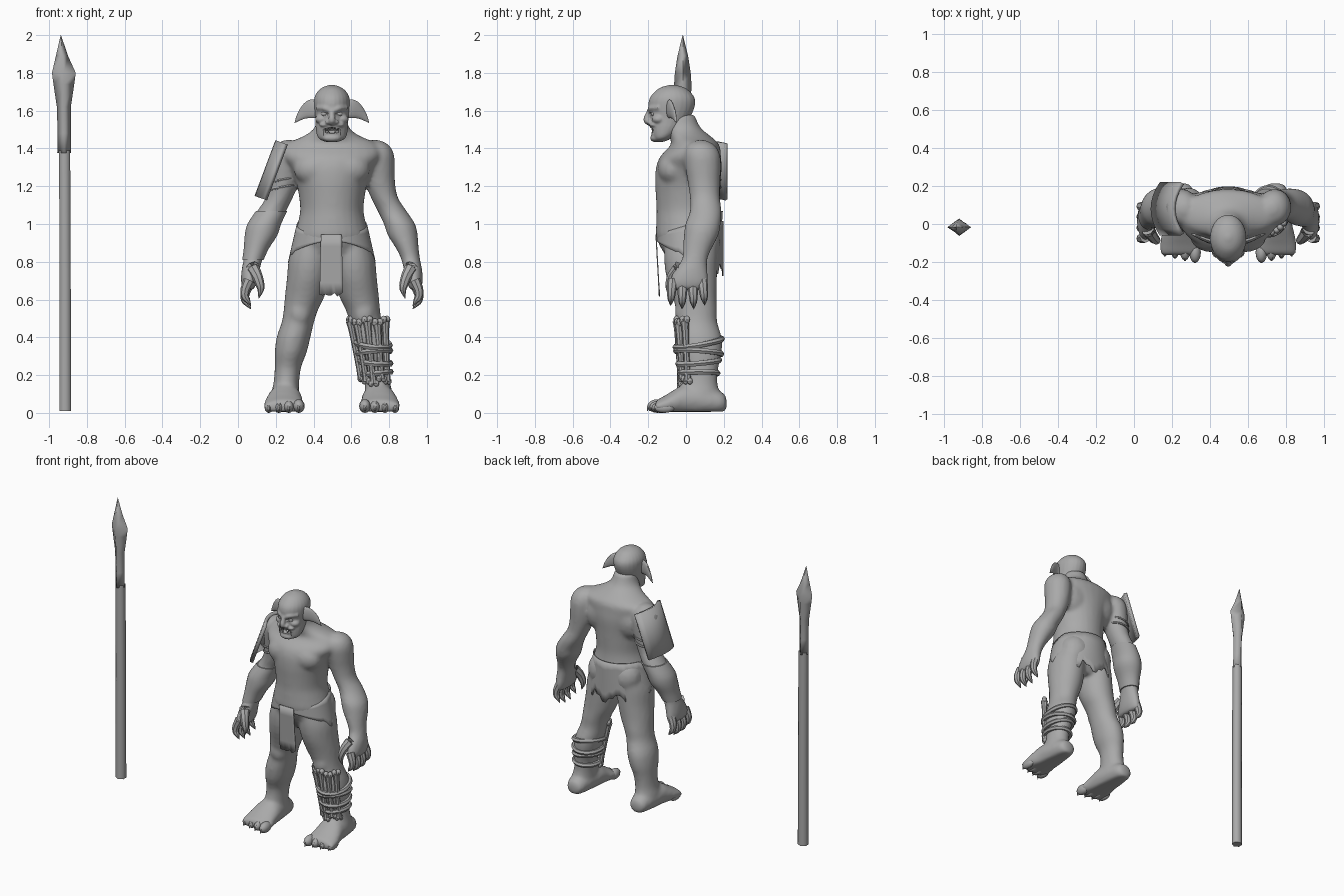
import bpy, bmesh, math, random
from mathutils import Vector

if "Cube" in bpy.data.objects:
    bpy.data.objects.remove(bpy.data.objects["Cube"])

random.seed(4)
CX = 0.497                      # body centre line
SIDES = ((1, "left"), (-1, "right"))
grey = bpy.data.materials.new("stone grey")
grey.diffuse_color = (0.4, 0.4, 0.4, 1)
grey.use_nodes = True
grey.node_tree.nodes["Principled BSDF"].inputs["Base Color"].default_value = grey.diffuse_color


def finish(name, bm, angle=40):
    bmesh.ops.recalc_face_normals(bm, faces=bm.faces)
    me = bpy.data.meshes.new(name)
    bm.to_mesh(me)
    bm.free()
    ob = bpy.data.objects.new(name, me)
    bpy.context.collection.objects.link(ob)
    me.materials.append(grey)
    for o in bpy.context.selected_objects:
        o.select_set(False)
    ob.select_set(True)
    bpy.context.view_layer.objects.active = ob
    bpy.ops.object.shade_smooth_by_angle(angle=math.radians(angle))
    return ob


def spline(pts, steps):
    """Smooth path through tuples of any length."""
    out = []
    for i in range(len(pts) - 1):
        a, b = pts[max(i - 1, 0)], pts[i]
        c, d = pts[i + 1], pts[min(i + 2, len(pts) - 1)]
        for k in range(steps):
            t = k / steps
            out.append([q + 0.5 * t * (r - p + t * (2 * p - 5 * q + 4 * r - s + t * (3 * (q - r) + s - p)))
                        for p, q, r, s in zip(a, b, c, d)])
    return out + [list(pts[-1])]


def skin(bm, rings, cap=True, loop=False):
    vs = [[bm.verts.new(p) for p in r] for r in rings]
    n = len(vs[0])
    for a, b in list(zip(vs, vs[1:])) + ([(vs[-1], vs[0])] if loop else []):
        for j in range(n):
            bm.faces.new((a[j], a[(j + 1) % n], b[(j + 1) % n], b[j]))
    if cap and not loop:
        bm.faces.new(vs[0])
        bm.faces.new(vs[-1])


def loft(bm, rings, axis=2, side=1, sides=20, steps=3, cap=True):
    """Rings (x, y, z, r1, r2) perpendicular to one axis."""
    u, v = [i for i in range(3) if i != axis]
    out = []
    for x, y, z, r1, r2 in spline(rings, steps):
        ring = []
        for k in range(sides):
            a = math.tau * (k + 0.5) / sides
            p = [CX + side * (x - CX), y, z]
            p[u] += max(r1, 0.002) * math.cos(a)
            p[v] += max(r2, 0.002) * math.sin(a)
            ring.append(p)
        out.append(ring)
    skin(bm, out, cap)


def tube(bm, pts, side=1, sides=8, steps=3, loop=False):
    """Round tube through (x, y, z, r) points."""
    path = pts if loop else spline(pts, steps)
    P = [Vector((CX + side * (p[0] - CX), p[1], p[2])) for p in path]
    n, out = len(P), []
    for i in range(n):
        t = P[(i + 1) % n] - P[i - 1] if loop else P[min(i + 1, n - 1)] - P[max(i - 1, 0)]
        t.normalize()
        ref = Vector((0, 0, 1)) if abs(t.z) < 0.7 else Vector((0, 1, 0))
        u = t.cross(ref).normalized()
        v = t.cross(u)
        r = max(path[i][3], 0.001)
        out.append([P[i] + r * (u * math.cos(math.tau * k / sides) + v * math.sin(math.tau * k / sides))
                    for k in range(sides)])
    skin(bm, out, loop=loop)


def ball(bm, x, y, z, rx, ry, rz, side=1, seg=16):
    res = bmesh.ops.create_uvsphere(bm, u_segments=seg, v_segments=seg // 2 + 2, radius=1)
    for v in res["verts"]:
        v.co = (CX + side * (x - CX) + v.co.x * rx, y + v.co.y * ry, z + v.co.z * rz)


def fuse(ob, voxel, smooth):
    m = ob.modifiers.new("fuse", "REMESH")
    m.mode, m.voxel_size, m.use_smooth_shade = "VOXEL", voxel, True
    s = ob.modifiers.new("soften", "SMOOTH")
    s.factor, s.iterations = 0.5, smooth


# Body: torso, arms, legs and feet fused into one skin
ARM = [(.725, .08, 1.445, .02, .02), (.735, .08, 1.42, .062, .07), (.74, .085, 1.37, .086, .095),
       (.744, .09, 1.30, .086, .095), (.752, .095, 1.22, .08, .086), (.775, .1, 1.14, .072, .08),
       (.815, .105, 1.07, .077, .084), (.855, .09, 1.0, .083, .094), (.872, .08, .94, .08, .092),
       (.897, .06, .87, .06, .076), (.915, .045, .81, .05, .068), (.928, .025, .75, .048, .09),
       (.936, .015, .69, .042, .105), (.938, .01, .65, .026, .095)]
LEG = [(.60, .03, .92, .09, .14), (.612, .025, .82, .113, .142), (.622, .03, .72, .113, .135),
       (.64, .045, .62, .106, .118), (.66, .055, .55, .092, .11), (.677, .06, .48, .086, .106),
       (.70, .07, .40, .09, .12), (.715, .075, .32, .085, .115), (.73, .08, .24, .07, .092),
       (.738, .075, .16, .068, .092), (.745, .07, .10, .075, .11), (.745, .08, .04, .075, .11)]
FOOT = [(.745, .215, .05, .03, .03), (.745, .19, .055, .06, .055), (.745, .1, .065, .078, .075),
        (.745, 0, .07, .09, .085), (.75, -.06, .056, .1, .068), (.75, -.11, .043, .108, .05),
        (.75, -.15, .035, .108, .036), (.75, -.165, .03, .1, .025)]
TORSO = [(CX, .04, .75, .12, .08), (CX, .03, .82, .19, .13), (CX, .02, .92, .2, .175),
         (CX, .012, 1.0, .182, .17), (CX, .01, 1.07, .168, .166), (CX, .01, 1.15, .175, .17),
         (CX, .01, 1.22, .19, .174), (CX, .015, 1.30, .222, .174), (CX, .025, 1.36, .26, .16),
         (CX, .048, 1.42, .25, .128), (CX, .02, 1.465, .15, .11), (CX, -.018, 1.51, .092, .095),
         (CX, -.04, 1.58, .072, .085)]
bm = bmesh.new()
loft(bm, TORSO, sides=28)
for s, _ in SIDES:
    loft(bm, ARM, side=s)
    loft(bm, LEG, side=s)
    loft(bm, FOOT, axis=1, side=s)
    ball(bm, .585, -.065, 1.29, .115, .085, .09, s)      # chest muscle
    ball(bm, .60, .085, 1.30, .13, .09, .13, s)          # shoulder blade
    ball(bm, .585, .085, .90, .11, .1, .12, s)           # buttock
    ball(bm, .667, -.005, .53, .06, .055, .08, s)        # kneecap
for v in bm.verts:
    v.co.z = max(v.co.z, .006)
fuse(finish("body", bm), .012, 7)

# Toes with nails, fingers with claws
for s, label in SIDES:
    bm = bmesh.new()
    for i in range(4):
        x, r = .672 + .053 * i, .036 - .003 * i
        tip = -.18 + .012 * i
        ball(bm, x, tip + .03, r, r - .005, .055, r, s, 12)
        tube(bm, [(x, tip, r + .012, .014), (x, tip - .016, r, .011), (x, tip - .025, .01, .002)], s, 6)
    finish(label + "_toes", bm)
    bm = bmesh.new()
    for y, dz in ((-.07, .012), (-.018, -.006), (.035, -.006), (.085, .014)):
        z = .69 + dz
        tube(bm, [(.936, y, z, .029), (.956, y * 1.08, z - .05, .025), (.957, y * 1.12, z - .085, .021),
                  (.945, y * 1.14, z - .105, .016), (.925, y * 1.17, z - .135, .001)], s)
    tube(bm, [(.92, -.03, .775, .036), (.893, -.07, .725, .029), (.878, -.085, .68, .024),
              (.874, -.087, .65, .017), (.885, -.085, .605, .001)], s)
    finish(label + "_fingers", bm)

# Head with brow, nose, cheeks and jaw, then carved eyes and mouth
HEAD = [(CX, -.14, 1.435, .035, .022), (CX, -.126, 1.455, .072, .052), (CX, -.104, 1.50, .085, .084),
        (CX, -.086, 1.56, .088, .106), (CX, -.077, 1.62, .095, .123), (CX, -.073, 1.665, .094, .12),
        (CX, -.072, 1.70, .077, .094), (CX, -.072, 1.724, .048, .06), (CX, -.072, 1.737, .01, .01)]
bm = bmesh.new()
loft(bm, HEAD, sides=24)
ball(bm, CX, -.16, 1.455, .05, .03, .022)
tube(bm, [(CX, -.185, 1.615, .014), (CX, -.202, 1.575, .016), (CX, -.206, 1.548, .02), (CX, -.185, 1.53, .014)])
for s, _ in SIDES:
    tube(bm, [(.505, -.193, 1.6, .012), (.535, -.183, 1.613, .015), (.575, -.142, 1.615, .012)], s)
    ball(bm, .55, -.145, 1.555, .036, .036, .026, s)
    ball(bm, .518, -.195, 1.54, .016, .015, .012, s)
    ball(bm, .53, -.168, 1.525, .034, .026, .013, s)
head = finish("head", bm)
fuse(head, .006, 3)
bm = bmesh.new()
ball(bm, CX, -.2, 1.495, .055, .06, .016)
for s, _ in SIDES:
    ball(bm, .537, -.2, 1.583, .025, .024, .01, s)
cutter = finish("face_cutter", bm)
cutter.hide_render = True
cutter.hide_set(True)
cut = head.modifiers.new("carve", "BOOLEAN")
cut.operation, cut.object, cut.solver = "DIFFERENCE", cutter, "EXACT"

bm = bmesh.new()
for s, _ in SIDES:
    for x, y, z0, z1, r in ((.507, -.174, 1.515, 1.496, .006), (.523, -.17, 1.515, 1.492, .007),
                            (.515, -.172, 1.472, 1.495, .006), (.538, -.164, 1.47, 1.515, .009)):
        tube(bm, [(x, y, z0, r), (x, y - .006, (z0 + z1) / 2, r * .8), (x, y - .006, z1, .001)], s, 6)
finish("teeth", bm)
bm = bmesh.new()
for s, _ in SIDES:
    ball(bm, .537, -.172, 1.583, .017, .014, .013, s, 10)
finish("eyes", bm)

# Drooping pointed ears
for s, label in SIDES:
    bm = bmesh.new()
    loft(bm, [(.57, -.09, 1.605, .016, .045), (.60, -.088, 1.61, .014, .05), (.635, -.075, 1.603, .012, .044),
              (.665, -.062, 1.58, .009, .032), (.684, -.055, 1.556, .006, .017), (.694, -.052, 1.537, .002, .002)],
         axis=0, side=s, sides=14)
    finish(label + "_ear", bm)

# Ragged skirt and front flap
bm = bmesh.new()
N, ROWS, cols = 56, 6, []
for i in range(N):
    a = math.tau * i / N
    back = (1 - math.cos(a)) / 2                      # 0 at the front, 1 at the back
    top = .945 + .07 * min(1, back * 1.5)
    hem = .91 - .15 * back ** .8 + random.choice((-.035, 0, .03)) * max(0, min(1, back * 2.5 - .6))
    col = []
    for j in range(ROWS):
        z = top + (hem - top) * j / (ROWS - 1)
        f = min(1, max(0, (1.0 - z) / .2))
        rear = .008 * max(0, -math.cos(a))
        col.append((CX + (.186 + .046 * f) * math.sin(a), .018 - (.173 + rear) * math.cos(a), z))
    cols.append(col)
skin(bm, [list(r) for r in zip(*cols)], cap=False)
skirt = finish("skirt", bm)
skirt.modifiers.new("thickness", "SOLIDIFY").thickness = .006
bm = bmesh.new()
rows = []
for j in range(6):
    t = j / 5
    half = .055 + .008 * t
    rows.append([bm.verts.new((CX - .003 + half * (k / 4 - 1), -.162 + .018 * t,
                 .945 - .32 * t + (random.uniform(-.01, .015) if j == 5 else 0))) for k in range(9)])
for a, b in zip(rows, rows[1:]):
    for k in range(8):
        bm.faces.new((a[k], a[k + 1], b[k + 1], b[k]))
flap = finish("front_flap", bm)
flap.modifiers.new("thickness", "SOLIDIFY").thickness = .006

# Curved shoulder plate with straps
bm = bmesh.new()
out = Vector((-.94, 0, .34))
rows = []
for i in range(3):
    mid = Vector((.208, .08, 1.44)).lerp(Vector((.098, .08, 1.145)), i / 2)
    rows.append([bm.verts.new(mid + Vector((0, .135 * t, 0)) - out * .05 * t * t)
                 for t in [k / 4 - 1 for k in range(9)]])
for a, b in zip(rows, rows[1:]):
    for k in range(8):
        bm.faces.new((a[k], a[k + 1], b[k + 1], b[k]))
plate = finish("shoulder_plate", bm)
thick = plate.modifiers.new("thickness", "SOLIDIFY")
thick.thickness, thick.offset = .022, 0


def band(bm, x, y, z, rx, ry, r, tx=0, ty=0):
    tube(bm, [(x + rx * math.cos(a), y + ry * math.sin(a), z + tx * math.cos(a) + ty * math.sin(a), r)
              for a in [math.tau * k / 24 for k in range(24)]], loop=True, sides=6)


bm = bmesh.new()
band(bm, .241, .095, 1.235, .08, .087, .007, .015, 0)
band(bm, .236, .097, 1.195, .078, .085, .007, .015, 0)
finish("arm_straps", bm)

# Forearm guard
bm = bmesh.new()
loft(bm, [(x, y, z, a + .007, b + .007) for x, y, z, a, b in ARM[6:11]], side=-1)
finish("forearm_guard", bm)

# Shin guard of bones bound with rope
bm = bmesh.new()
for i, deg in enumerate((-68, -36, -6, 24, 52)):
    a = math.radians(deg)
    x0, y0 = .695 + .108 * math.sin(a), .06 - .108 * math.cos(a)
    x1, y1 = .727 + .08 * math.sin(a), .07 - .098 * math.cos(a)
    z0, z1 = .485 - .014 * (i % 2), .18 - .012 * (i % 3)
    tube(bm, [(x0, y0, z0, .024), (x0 * .8 + x1 * .2, y0 * .8 + y1 * .2, z0 - .06, .018),
              (x0 * .2 + x1 * .8, y0 * .2 + y1 * .8, z1 + .06, .016), (x1, y1, z1, .02)])
    for e in (-.014, .014):
        ball(bm, x0 + e * math.cos(a), y0 + e * math.sin(a), z0 + .008, .018, .018, .022, seg=8)
        ball(bm, x1 + e * math.cos(a), y1 + e * math.sin(a), z1, .015, .015, .018, seg=8)
finish("shin_bones", bm)
bm = bmesh.new()
for z, rx, ry, tx, ty in ((.37, .094, .123, -.012, .022), (.32, .09, .12, .01, -.008),
                          (.27, .085, .109, -.008, .01), (.21, .079, .1, .008, 0)):
    band(bm, .755 - .12 * z, .067, z, rx, ry, .016, tx, ty)
finish("shin_ropes", bm)

# Spear: shaft and four-sided blade
bm = bmesh.new()
loft(bm, [(-.915, -.015, .01, .036, .034), (-.915, -.015, .7, .034, .032), (-.918, -.015, 1.39, .034, .032)],
     sides=6, steps=1)
finish("spear_shaft", bm, 70)
bm = bmesh.new()
blade = [(-.92, 1.375, .037, .037), (-.92, 1.48, .035, .038), (-.922, 1.62, .037, .042),
         (-.922, 1.74, .055, .046), (-.922, 1.80, .063, .042), (-.932, 1.89, .032, .028), (-.938, 2.0, .001, .001)]
skin(bm, [[(x + rx, -.017, z), (x, -.017 + ry, z), (x - rx, -.017, z), (x, -.017 - ry, z)] for x, z, rx, ry in blade])
finish("spear_blade", bm, 100)
